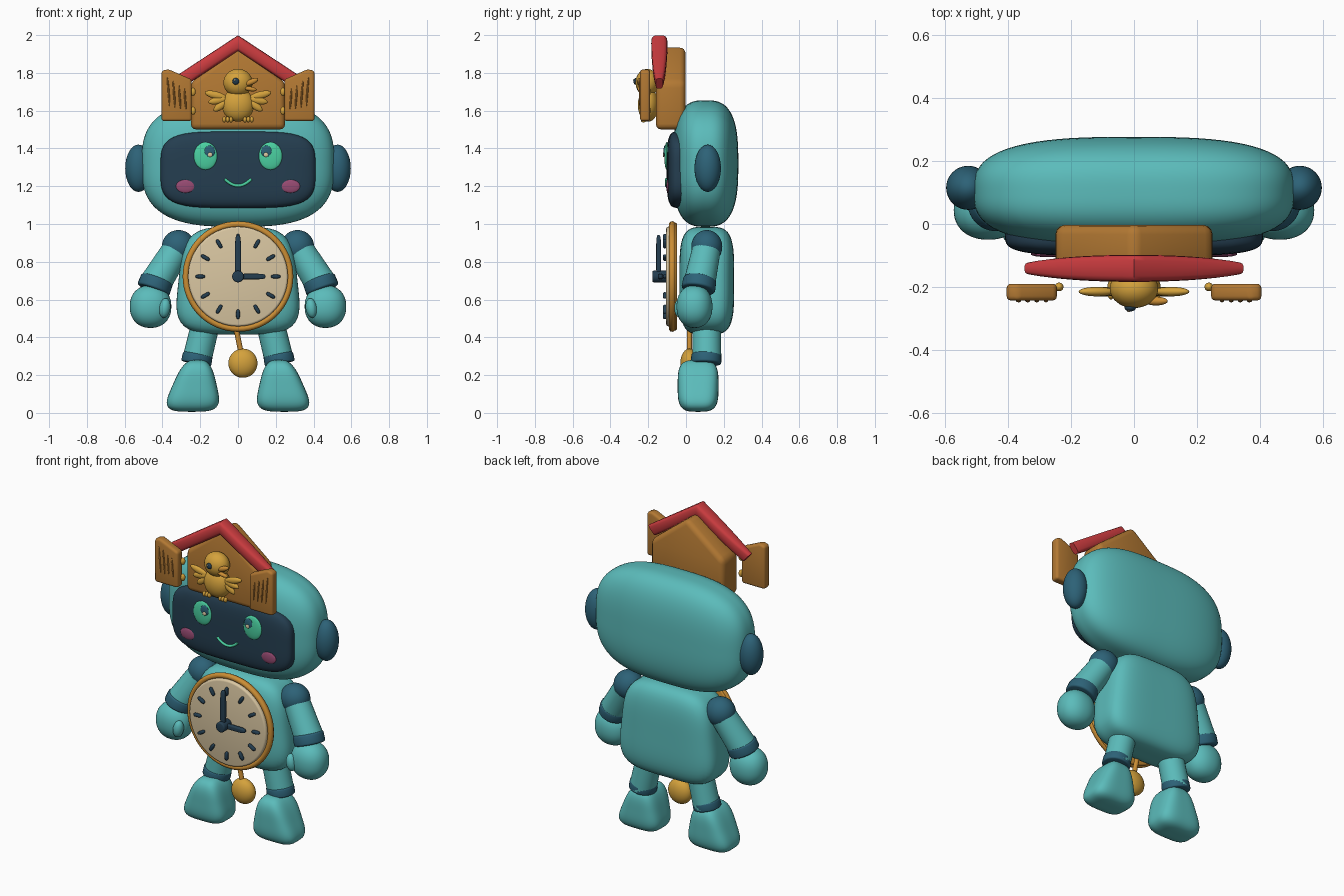
import bpy, bmesh, math
from mathutils import Vector, Euler

if "Cube" in bpy.data.objects:
    bpy.data.objects.remove(bpy.data.objects["Cube"], do_unlink=True)


def material(name, r, g, b):
    m = bpy.data.materials.new(name)
    m.use_nodes = True
    m.diffuse_color = (r, g, b, 1)
    m.node_tree.nodes["Principled BSDF"].inputs["Base Color"].default_value = (r, g, b, 1)
    return m


teal = material("teal", .105, .5, .495)
navy = material("navy", .018, .048, .08)
blue = material("joint blue", .026, .122, .185)
gold = material("gold", .66, .36, .045)
wood = material("wood", .45, .19, .033)
amber = material("amber", .6, .27, .035)
cream = material("cream", .7, .57, .36)
red = material("red", .6, .045, .05)
green = material("green", .07, .64, .36)
pink = material("pink", .31, .07, .17)
parts = []


def finish(name, bm, mat):
    bmesh.ops.recalc_face_normals(bm, faces=bm.faces)
    mesh = bpy.data.meshes.new(name)
    bm.to_mesh(mesh)
    bm.free()
    mesh.materials.append(mat)
    obj = bpy.data.objects.new(name, mesh)
    bpy.context.collection.objects.link(obj)
    parts.append(obj)
    return obj


def blob(name, loc, rad, mat, n=2, cuts=7, taper=0, lean=0, rot=(0, 0, 0)):
    """Superellipsoid; taper narrows x upward, lean shifts the top in x."""
    bm = bmesh.new()
    bmesh.ops.create_cube(bm, size=2)
    bmesh.ops.subdivide_edges(bm, edges=bm.edges[:], cuts=cuts, use_grid_fill=True)
    turn = Euler(rot).to_matrix()
    for v in bm.verts:
        p = Vector([math.tan(c * math.pi / 4) for c in v.co])
        p /= sum(abs(c) ** n for c in p) ** (1 / n)
        q = Vector([c * r for c, r in zip(p, rad)])
        q.x = q.x * (1 - taper * p.z) + lean * p.z
        v.co = turn @ q + Vector(loc)
    return finish(name, bm, mat)


def rod(name, a, b, r1, r2, mat, bevel=0, sides=32):
    """Round bar from a to b, with optional rounded rims."""
    bm = bmesh.new()
    a, b = Vector(a), Vector(b)
    bmesh.ops.create_cone(bm, cap_ends=True, segments=sides, radius1=r1, radius2=r2, depth=(b - a).length)
    if bevel:
        rims = [e for e in bm.edges if any(len(f.verts) > 4 for f in e.link_faces)]
        bmesh.ops.bevel(bm, geom=rims, offset=bevel, segments=3, profile=.5, affect='EDGES')
    turn = (b - a).to_track_quat('Z', 'Y')
    for v in bm.verts:
        v.co = turn @ v.co + (a + b) / 2
    return finish(name, bm, mat)


def prism(name, outline, y0, y1, mat, bevel):
    """Outline in x and z, pushed along y, with rounded edges."""
    bm = bmesh.new()
    face = bm.faces.new([bm.verts.new((x, y0, z)) for x, z in outline])
    out = bmesh.ops.extrude_face_region(bm, geom=[face])
    for v in out["geom"]:
        if isinstance(v, bmesh.types.BMVert):
            v.co.y = y1
    bmesh.ops.recalc_face_normals(bm, faces=bm.faces)
    bmesh.ops.bevel(bm, geom=bm.edges[:], offset=bevel, segments=3, profile=.5, affect='EDGES')
    return finish(name, bm, mat)


# Head, face screen and body
blob("head", (0, .103, 1.32), (.51, .174, .335), teal, n=2.9, cuts=23)
blob("face_screen", (0, -.03, 1.288), (.41, .072, .203), navy, n=4, cuts=19)
blob("body", (0, .11, .7), (.315, .145, .285), teal, n=4, cuts=19, taper=.1)

# Smile
curve = bpy.data.curves.new("smile", 'CURVE')
curve.dimensions = '3D'
curve.bevel_depth = .008
curve.use_fill_caps = True
line = curve.splines.new('POLY')
line.points.add(12)
for i, p in enumerate(line.points):
    t = i / 6 - 1
    p.co = (.07 * t, -.103, 1.203 + .035 * t * t, 1)
curve.materials.append(green)
bpy.context.collection.objects.link(bpy.data.objects.new("smile", curve))

for s, side in ((1, "left"), (-1, "right")):
    # Face details
    blob(side + "_eye", (s * .172, -.102, 1.36), (.062, .013, .073), green)
    blob(side + "_pupil", (s * .15, -.113, 1.385), (.028, .006, .03), blue)
    blob(side + "_eye_glint", (s * .148, -.119, 1.367), (.012, .004, .012), cream, cuts=3)
    blob(side + "_cheek", (s * .278, -.096, 1.2), (.05, .009, .035), pink)
    blob(side + "_ear", (s * .527, .115, 1.295), (.07, .07, .125), blue, cuts=11)

    # Arm
    blob(side + "_shoulder", (s * .315, .11, .88), (.088, .082, .088), blue, cuts=11)
    rod(side + "_upper_arm", (s * .335, .105, .85), (s * .435, .072, .69), .076, .084, teal)
    rod(side + "_wrist_band", (s * .427, .074, .71), (s * .449, .064, .65), .088, .09, blue, .012)
    blob(side + "_hand", (s * .463, .045, .563), (.11, .095, .113), teal, n=2.2, cuts=11)
    blob(side + "_thumb", (s * .388, -.03, .555), (.03, .032, .052), teal, rot=(0, -s * .15, 0))

    # Leg
    rod(side + "_leg", (s * .165, .11, .5), (s * .22, .11, .27), .075, .077, teal)
    rod(side + "_ankle_band", (s * .212, .108, .312), (s * .222, .106, .26), .079, .081, blue, .01)
    blob(side + "_foot", (s * .23, .064, .143), (.118, .108, .137), teal, n=3.6,
         cuts=15, taper=.38, lean=-s * .015)

    # House door with grain ridges and hinges
    door = [(.245, 1.545), (.405, 1.545), (.405, 1.81), (.37, 1.82), (.245, 1.765)]
    prism(side + "_door", [(s * x, z) for x, z in door], -.243, -.19, wood, .014)
    for k in range(4):
        blob(f"{side}_door_ridge_{k}", (s * (.28 + .029 * k), -.243, 1.665 + .01 * k),
             (.005, .006, .06 + .008 * k), wood, cuts=4, rot=(0, s * .08, 0))
    for z in (1.6, 1.7):
        blob(side + "_hinge", (s * .238, -.2, z), (.014, .014, .022), gold, cuts=4)

    # Bird wing and toes
    for k in range(3):
        blob(f"{side}_feather_{k}", (s * (.118 - .014 * k), -.215, 1.682 - .027 * k),
             (.06 - .006 * k, .015, .02), gold, cuts=5, rot=(0, s * (.45 * k - .25), 0))
        blob(f"{side}_toe_{k}", (s * .055 + .018 * (k - 1), -.225, 1.553), (.01, .015, .016), gold, cuts=3)

# Clock: backing ring, dial, ticks and hands
hub_z = .722
rod("clock_back", (0, -.048, hub_z), (0, -.078, hub_z), .285, .285, amber, .008, 64)
bm = bmesh.new()
rings = []
for i in range(64):
    a = math.tau * i / 64
    ring = []
    for j in range(10):
        b = math.tau * j / 10
        r = .276 + .017 * math.cos(b)
        ring.append(bm.verts.new((r * math.cos(a), -.073 + .018 * math.sin(b), hub_z + r * math.sin(a))))
    rings.append(ring)
for i in range(64):
    for j in range(10):
        p, q, k = rings[i - 1], rings[i], (j + 1) % 10
        bm.faces.new((p[j], q[j], q[k], p[k]))
finish("clock_rim", bm, amber)
rod("clock_dial", (0, -.07, hub_z), (0, -.105, hub_z), .264, .264, cream, .012, 64)
for k in range(12):
    a = math.tau * k / 12
    blob(f"hour_mark_{k}", (.2 * math.sin(a), -.112, hub_z + .2 * math.cos(a)),
         (.01, .011, .026), navy, n=3, cuts=4, rot=(0, a, 0))
blob("minute_hand", (0, -.145, hub_z + .105), (.016, .013, .115), navy, n=4)
blob("hour_hand", (.07, -.135, hub_z), (.075, .013, .015), navy, n=4)
rod("hand_hub", (0, -.1, hub_z), (0, -.178, hub_z), .031, .031, navy, .008)

# Pendulum
rod("pendulum_rod", (-.015, .018, .47), (.018, .018, .31), .014, .014, amber, sides=12)
blob("pendulum_bob", (.026, .018, .263), (.077, .048, .077), gold, cuts=11)

# House walls
prism("house", [(-.25, 1.5), (.25, 1.5), (.25, 1.75), (0, 1.945), (-.25, 1.75)], -.16, -.003, wood, .03)

# Roof: rounded section lofted over the ridge, thinning toward both eaves
bm = bmesh.new()
rings = []
for i in range(-10, 11):
    t = i / 10
    width = .043 * math.sqrt(1 - .8 * t * t)
    ring = []
    for j in range(16):
        c, d = math.cos(math.tau * j / 16), math.sin(math.tau * j / 16)
        dy = math.copysign(abs(c) ** .6, c) * width
        dz = math.copysign(abs(d) ** .6, d) * .042
        x = .325 * t + .55 * dz * t
        ring.append(bm.verts.new((x, -.141 + dy, 1.957 + dz - .657 * abs(x))))
    rings.append(ring)
for p, q in zip(rings, rings[1:]):
    for j in range(16):
        bm.faces.new((p[j - 1], p[j], q[j], q[j - 1]))
bm.faces.new(rings[0])
bm.faces.new(rings[-1])
finish("roof", bm, red)

# Bird
blob("bird_body", (0, -.2, 1.63), (.085, .055, .088), gold, cuts=9)
blob("bird_head", (0, -.205, 1.748), (.077, .062, .073), gold, cuts=9)
blob("upper_beak", (.07, -.245, 1.752), (.04, .014, .015), amber, rot=(0, -.4, 0))
blob("lower_beak", (.066, -.245, 1.715), (.034, .013, .012), amber, rot=(0, .15, 0))
blob("bird_eye", (-.012, -.266, 1.755), (.018, .012, .018), navy, cuts=5)
blob("bird_eye_glint", (-.017, -.277, 1.762), (.005, .003, .005), cream, cuts=2)

# Smooth shading with crisp edges
bpy.ops.object.select_all(action='DESELECT')
for obj in parts:
    obj.select_set(True)
bpy.context.view_layer.objects.active = parts[0]
bpy.ops.object.shade_smooth_by_angle(angle=math.radians(40))
